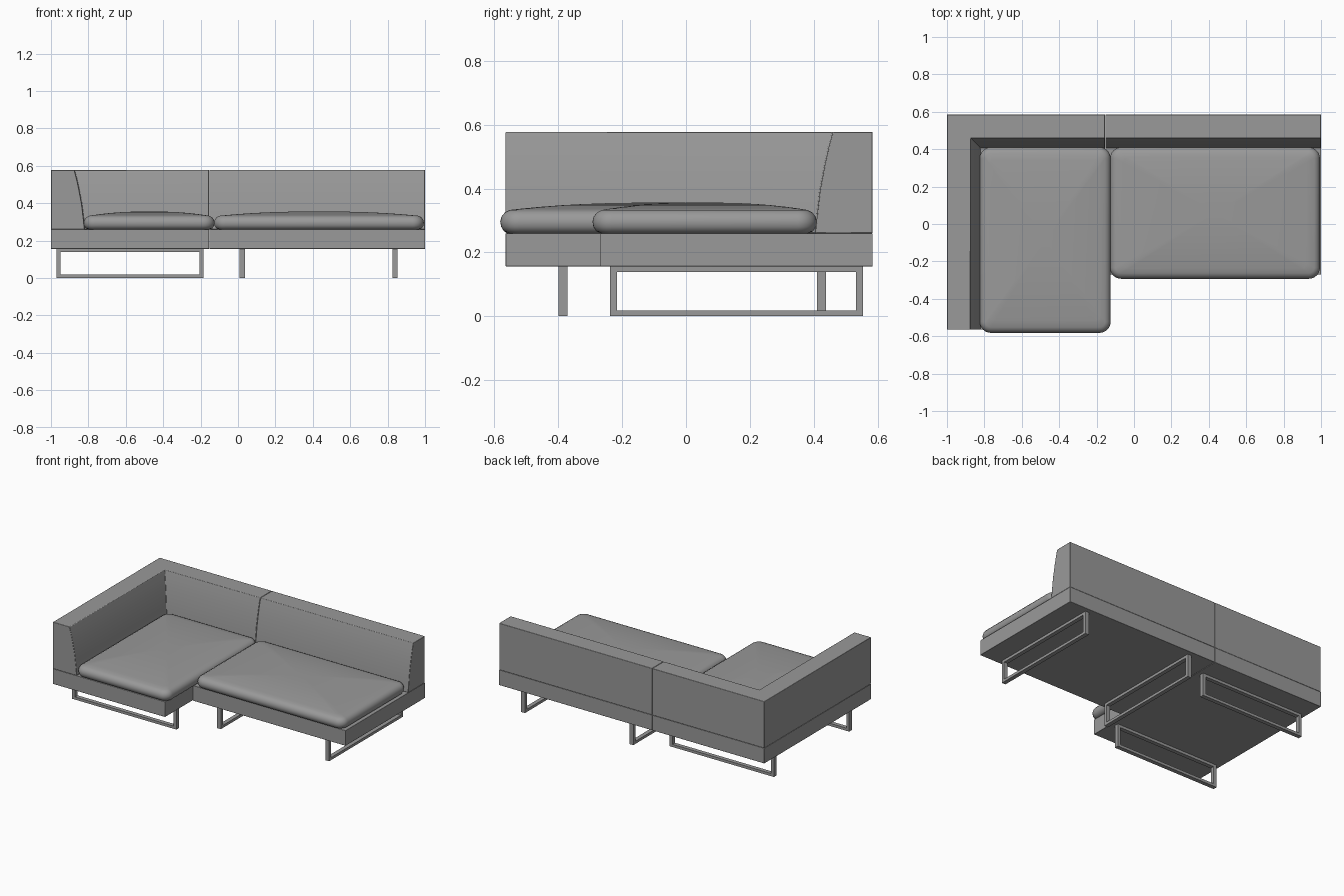
import bpy, bmesh, math

cube = bpy.data.objects.get("Cube")
if cube:
    bpy.data.objects.remove(cube, do_unlink=True)

GREY = (0.32, 0.32, 0.32, 1)
grey = bpy.data.materials.new("plain grey")
grey.use_nodes = True
grey.diffuse_color = GREY
grey.node_tree.nodes["Principled BSDF"].inputs["Base Color"].default_value = GREY


def finish(name, bm, angle=30, bevel=0):
    """Turn a bmesh into a shaded object."""
    bmesh.ops.recalc_face_normals(bm, faces=bm.faces)
    mesh = bpy.data.meshes.new(name)
    bm.to_mesh(mesh)
    bm.free()
    mesh.materials.append(grey)
    obj = bpy.data.objects.new(name, mesh)
    bpy.context.collection.objects.link(obj)
    if bevel:
        mod = obj.modifiers.new("soft edges", "BEVEL")
        mod.width, mod.segments = bevel, 2
        mod.limit_method, mod.angle_limit = "ANGLE", math.radians(40)
    bpy.ops.object.select_all(action="DESELECT")
    bpy.context.view_layer.objects.active = obj
    obj.select_set(True)
    bpy.ops.object.shade_smooth_by_angle(angle=math.radians(angle))
    return obj


def loft(bm, rings):
    """Join closed rings of equal length and cap both ends."""
    loops = [[bm.verts.new(p) for p in ring] for ring in rings]
    for a, b in zip(loops, loops[1:]):
        for i in range(len(a)):
            j = (i + 1) % len(a)
            bm.faces.new((a[i], a[j], b[j], b[i]))
    bm.faces.new(loops[0])
    bm.faces.new(loops[-1])


def box(name, x0, x1, y0, y1, z0, z1):
    bm = bmesh.new()
    loft(bm, [[(x0, y0, z), (x1, y0, z), (x1, y1, z), (x0, y1, z)] for z in (z0, z1)])
    return finish(name, bm, bevel=0.002)


def rounded_rect(x0, x1, y0, y1, r, z, steps=8):
    pts = []
    for k, (cx, cy) in enumerate(((x1 - r, y1 - r), (x0 + r, y1 - r),
                                  (x0 + r, y0 + r), (x1 - r, y0 + r))):
        for s in range(steps + 1):
            a = math.pi / 2 * (k + s / steps)
            pts.append((cx + r * math.cos(a), cy + r * math.sin(a), z))
    return pts


def cushion(name, x0, x1, y0, y1):
    """Pillow with a rounded rim and a gently crowned top."""
    rim = [(0.028, 0.26), (0.012, 0.266), (0.003, 0.28), (0, 0.296),
           (0.004, 0.312), (0.014, 0.325), (0.03, 0.333)]
    rings = [rounded_rect(x0 + d, x1 - d, y0 + d, y1 - d, 0.06 - d, z) for d, z in rim]
    edge = rings[-1]
    cx, cy = (x0 + x1) / 2, (y0 + y1) / 2
    for f in (0.92, 0.8, 0.65, 0.5, 0.35, 0.2, 0.08):
        z = 0.333 + 0.023 * (1 - f ** 2.4)
        rings.append([(cx + (x - cx) * f, cy + (y - cy) * f, z) for x, y, _ in edge])
    bm = bmesh.new()
    loft(bm, rings)
    return finish(name, bm, angle=60)


def backrest(name, path):
    """Sweep the leaning back profile; path maps depth to points."""
    profile = [(0, 0.26), (0.18, 0.26), (0.174, 0.32), (0.165, 0.395),
               (0.15, 0.475), (0.138, 0.53), (0.125, 0.578), (0, 0.578)]
    columns = [[(*p, z) for p in path(d)] for d, z in profile]
    bm = bmesh.new()
    loft(bm, [list(ring) for ring in zip(*columns)])
    return finish(name, bm, bevel=0.003)


def leg_frame(name, a0, a1, c0, c1, along_x):
    """Upright rectangular loop of flat bar."""
    t, top, w = 0.022, 0.156, 0.018
    outer = [(a0, 0), (a1, 0), (a1, top), (a0, top)]
    inner = [(a0 + t, w), (a1 - t, w), (a1 - t, top - w), (a0 + t, top - w)]

    def place(a, c, z):
        return (a, c, z) if along_x else (c, a, z)

    bm = bmesh.new()
    o0, i0, o1, i1 = [[bm.verts.new(place(a, c, z)) for a, z in loop]
                      for c in (c0, c1) for loop in (outer, inner)]
    for i in range(4):
        j = (i + 1) % 4
        for p, q in ((o0, i0), (o1, i1), (o0, o1), (i0, i1)):
            bm.faces.new((p[i], p[j], q[j], q[i]))
    return finish(name, bm)


BACK, FRONT, SEAM = 0.585, -0.565, -0.154

# Platforms
box("chaise_base", -1, SEAM - 0.001, FRONT, BACK, 0.156, 0.26)
box("seat_base", SEAM + 0.001, 1, -0.27, BACK, 0.156, 0.26)

# Mitred arm and back, then the straight back
backrest("chaise_arm_and_back",
         lambda d: [(-1 + d, FRONT), (-1 + d, BACK - d), (SEAM - 0.001, BACK - d)])
backrest("seat_back", lambda d: [(SEAM + 0.001, BACK - d), (1, BACK - d)])

# Seat cushions
cushion("chaise_cushion", -0.825, -0.125, -0.582, 0.41)
cushion("seat_cushion", -0.128, 0.994, -0.293, 0.41)

# Legs
leg_frame("chaise_front_leg", -0.97, -0.184, -0.4, -0.372, True)
leg_frame("chaise_rear_leg", -0.97, -0.184, 0.41, 0.438, True)
leg_frame("seat_inner_leg", -0.238, 0.555, 0.009, 0.037, False)
leg_frame("seat_outer_leg", -0.238, 0.555, 0.826, 0.854, False)
